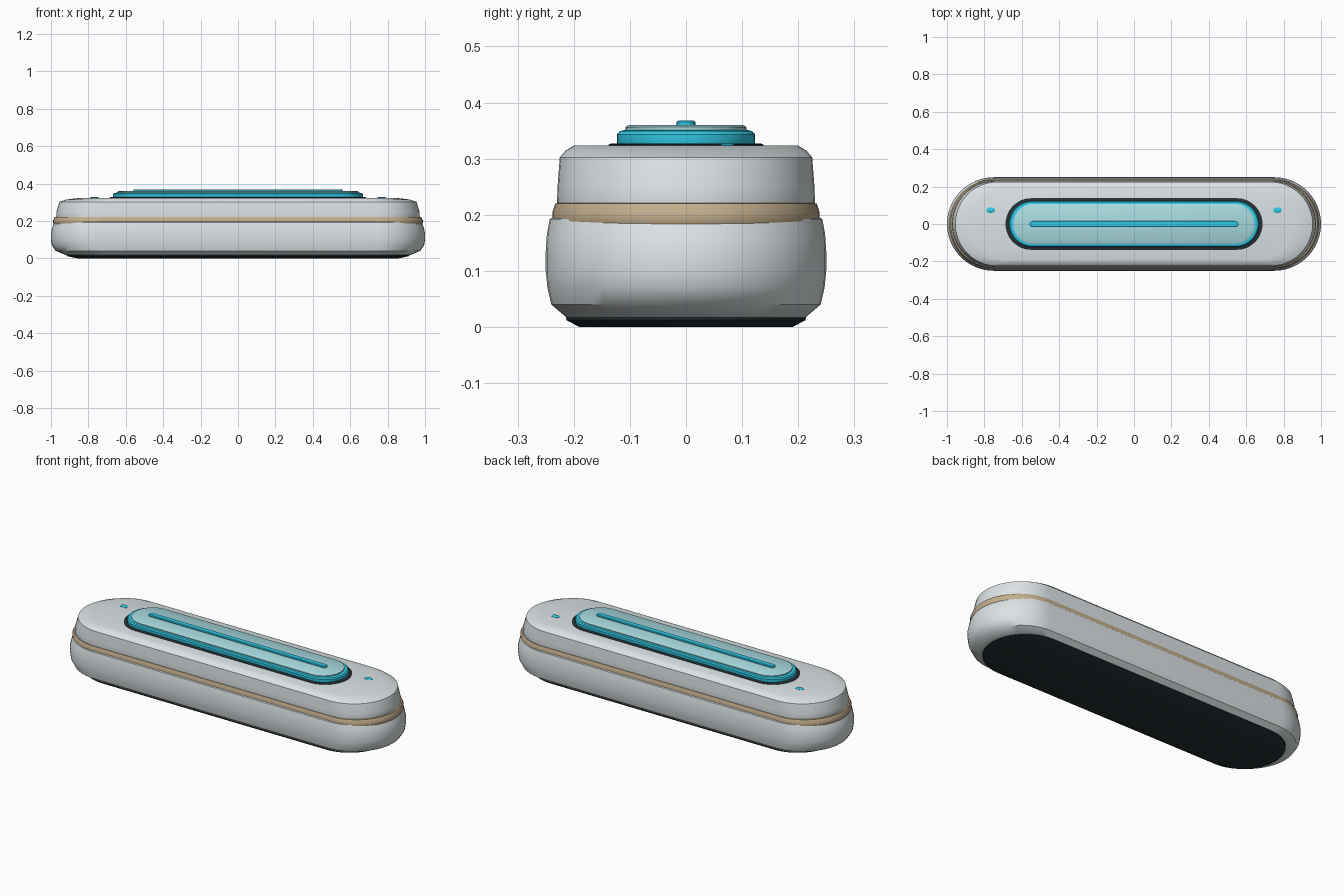
import bpy, bmesh, math

if "Cube" in bpy.data.objects:
    bpy.data.objects.remove(bpy.data.objects["Cube"])


def material(name, color):
    m = bpy.data.materials.new(name)
    m.diffuse_color = color
    m.use_nodes = True
    m.node_tree.nodes["Principled BSDF"].inputs["Base Color"].default_value = m.diffuse_color
    return m


shell_mat = material("shell_grey", (0.72, 0.77, 0.79, 1))
dark = material("dark_rubber", (0.02, 0.03, 0.035, 1))
tan = material("tan_trim", (0.55, 0.43, 0.27, 1))
cyan = material("cyan_glow", (0.03, 0.6, 0.8, 1))
glass = material("pale_glass", (0.4, 0.72, 0.75, 1))


def stadium(hx, hy, z, n):
    """Pill outline: straight sides with round ends."""
    pts = []
    for side in (1, -1):
        for i in range(n + 1):
            a = -math.pi / 2 + math.pi * i / n
            pts.append((side * (hx - hy + hy * math.cos(a)), side * hy * math.sin(a), z))
    return pts


def pill(name, sections, mat, center=(0, 0), n=24):
    """Stack of pill outlines (half length, half width, height), capped."""
    bm = bmesh.new()
    rings = [[bm.verts.new(p) for p in stadium(*s, n)] for s in sections]
    for lo, hi in zip(rings, rings[1:]):
        for i in range(len(lo)):
            j = (i + 1) % len(lo)
            bm.faces.new((lo[i], lo[j], hi[j], hi[i]))
    bm.faces.new(rings[0][::-1])
    bm.faces.new(rings[-1])
    me = bpy.data.meshes.new(name)
    bm.to_mesh(me)
    bm.free()
    me.materials.append(mat)
    ob = bpy.data.objects.new(name, me)
    ob.location = (*center, 0)
    bpy.context.collection.objects.link(ob)
    bpy.context.view_layer.objects.active = ob
    ob.select_set(True)
    bpy.ops.object.shade_smooth_by_angle(angle=math.radians(35))
    ob.select_set(False)
    return ob


# Body: foot pad, lower shell, trim band, upper shell
pill("foot_pad", [(0.86, 0.19, 0), (0.915, 0.213, 0.012), (0.92, 0.215, 0.028)], dark)
pill("lower_shell", [(0.92, 0.213, 0.017), (0.975, 0.24, 0.04), (0.995, 0.247, 0.07),
                     (1.0, 0.25, 0.1), (1.0, 0.25, 0.135), (0.993, 0.248, 0.165),
                     (0.982, 0.243, 0.192), (0.965, 0.232, 0.2)], shell_mat)
pill("trim_band", [(0.982, 0.236, 0.178), (0.988, 0.238, 0.188), (0.988, 0.238, 0.205),
                   (0.98, 0.233, 0.22), (0.96, 0.22, 0.222)], tan)
pill("upper_shell", [(0.965, 0.225, 0.19), (0.972, 0.23, 0.22), (0.97, 0.229, 0.25),
                     (0.955, 0.225, 0.302), (0.92, 0.215, 0.314), (0.85, 0.2, 0.323)], shell_mat)

# Top panel: gasket, glowing frame, glass lens, light bar
pill("panel_gasket", [(0.687, 0.138, 0.31), (0.687, 0.138, 0.325), (0.68, 0.133, 0.327)], dark)
pill("glow_frame", [(0.665, 0.12, 0.32), (0.668, 0.123, 0.328), (0.668, 0.123, 0.343),
                    (0.662, 0.118, 0.349), (0.65, 0.11, 0.351)], cyan)
pill("glass_lens", [(0.645, 0.108, 0.345), (0.645, 0.108, 0.356), (0.635, 0.102, 0.36)], glass)
pill("light_bar", [(0.56, 0.017, 0.355), (0.56, 0.017, 0.365), (0.556, 0.013, 0.368)], cyan, n=8)

# Indicator lights near each end
for side, label in ((-1, "left"), (1, "right")):
    pill("indicator_" + label, [(0.023, 0.014, 0.315), (0.023, 0.014, 0.324),
                                (0.017, 0.009, 0.327)], cyan, (side * 0.767, 0.074), n=8)
